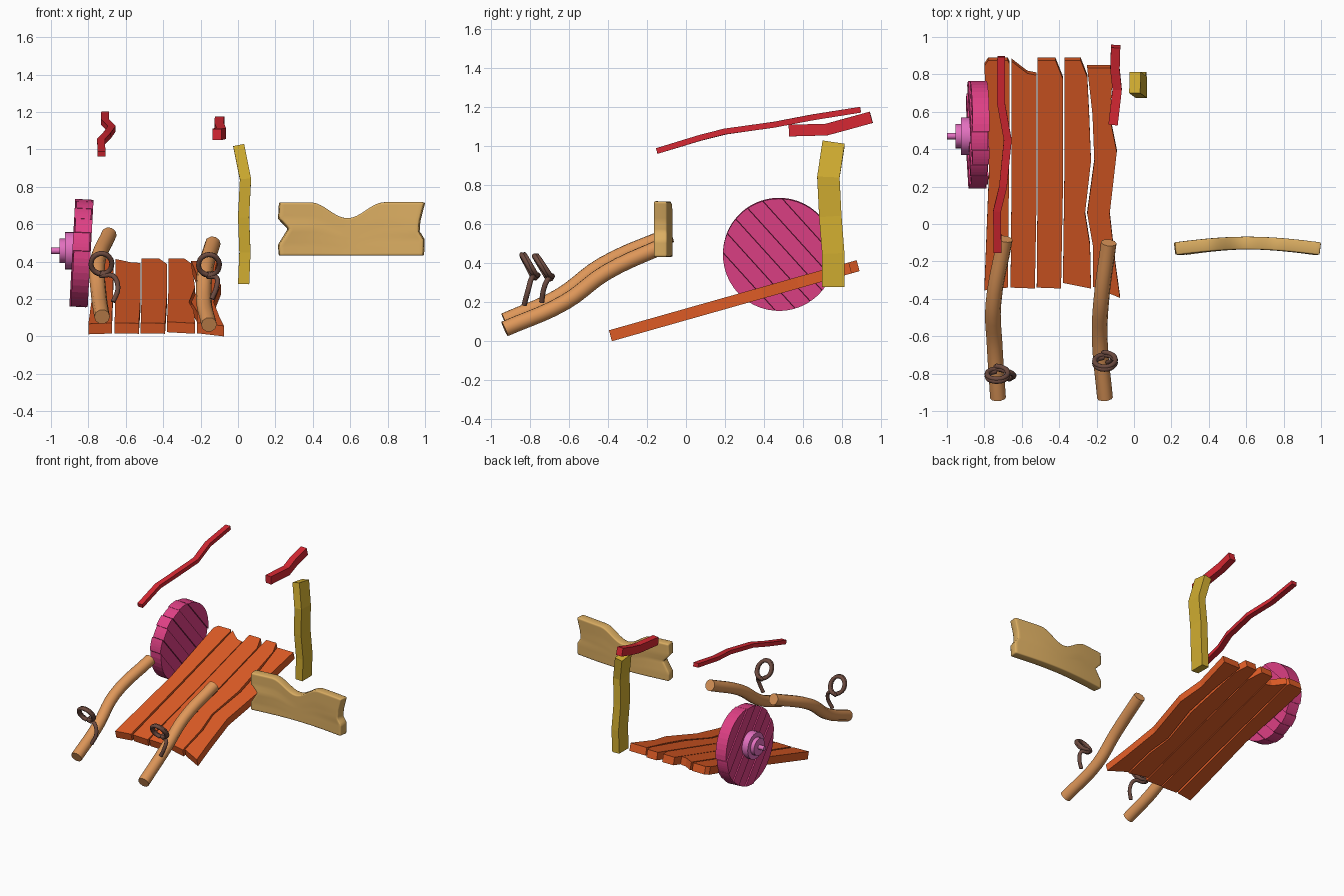
import bpy, bmesh, math
from mathutils import Vector

if "Cube" in bpy.data.objects:
    bpy.data.objects.remove(bpy.data.objects["Cube"])


def material(name, r, g, b):
    m = bpy.data.materials.new(name)
    m.diffuse_color = tuple((c / 255) ** 2.2 for c in (r, g, b)) + (1,)
    m.use_nodes = True
    m.node_tree.nodes["Principled BSDF"].inputs["Base Color"].default_value = m.diffuse_color
    return m


ORANGE = material("deck wood", 222, 92, 42)
PINK = material("wheel wood", 222, 66, 132)
LILAC = material("hub", 226, 112, 190)
YELLOW = material("post wood", 208, 172, 52)
RED = material("rail wood", 214, 44, 54)
TAN = material("board wood", 218, 172, 98)
BROWN = material("handle wood", 222, 150, 90)
ROPE = material("rope", 108, 76, 66)


def mesh_object(name, verts, faces, mat):
    bm = bmesh.new()
    vs = [bm.verts.new(v) for v in verts]
    for f in faces:
        bm.faces.new([vs[i] for i in f])
    bmesh.ops.remove_doubles(bm, verts=bm.verts, dist=1e-5)
    bmesh.ops.recalc_face_normals(bm, faces=bm.faces)
    me = bpy.data.meshes.new(name)
    bm.to_mesh(me)
    bm.free()
    ob = bpy.data.objects.new(name, me)
    bpy.context.collection.objects.link(ob)
    me.materials.append(mat)
    return ob


def prism(name, outline, offset, mat):
    n = len(outline)
    a = [Vector(p) for p in outline]
    verts = a + [p + Vector(offset) for p in a]
    faces = [list(range(n)), list(range(n, 2 * n))]
    faces += [[i, (i + 1) % n, n + (i + 1) % n, n + i] for i in range(n)]
    return mesh_object(name, verts, faces, mat)


def beam(name, path, w, h, ref, mat):
    """Square timber swept along a bent path."""
    p = [Vector(q) for q in path]
    verts, faces = [], []
    for i, c in enumerate(p):
        t = (p[min(i + 1, len(p) - 1)] - p[max(i - 1, 0)]).normalized()
        side = t.cross(Vector(ref)).normalized()
        up = side.cross(t)
        verts += [c + side * w / 2 * a + up * h / 2 * b
                  for a, b in ((-1, -1), (1, -1), (1, 1), (-1, 1))]
    for i in range(len(p) - 1):
        faces += [[4 * i + k, 4 * i + (k + 1) % 4, 4 * i + 4 + (k + 1) % 4, 4 * i + 4 + k]
                  for k in range(4)]
    faces += [[0, 1, 2, 3], [len(verts) - k for k in (4, 3, 2, 1)]]
    return mesh_object(name, verts, faces, mat)


def tube(name, path, radius, mat, steps=5):
    """Round bar along a smooth path."""
    cu = bpy.data.curves.new(name, 'CURVE')
    cu.dimensions = '3D'
    cu.bevel_depth, cu.bevel_resolution = radius, 3
    cu.resolution_u, cu.use_fill_caps = steps, True
    sp = cu.splines.new('BEZIER')
    sp.bezier_points.add(len(path) - 1)
    for bp, co in zip(sp.bezier_points, path):
        bp.co = co
        bp.handle_left_type = bp.handle_right_type = 'AUTO'
    ob = bpy.data.objects.new(name, cu)
    bpy.context.collection.objects.link(ob)
    cu.materials.append(mat)
    smooth(ob, convert=True)
    return ob


def smooth(ob, convert=False):
    bpy.ops.object.select_all(action='DESELECT')
    ob.select_set(True)
    bpy.context.view_layer.objects.active = ob
    if convert:
        bpy.ops.object.convert(target='MESH')
    bpy.ops.object.shade_smooth_by_angle(angle=math.radians(40))


# Sloping deck: five worn planks drawn from above, laid on the slope
PLANKS = [
    [(-.80, -.34), (-.675, -.325), (-.668, .3), (-.665, .87), (-.675, .89), (-.78, .89), (-.80, .86), (-.775, .3)],
    [(-.66, -.325), (-.53, -.33), (-.52, .2), (-.52, .81), (-.57, .82), (-.61, .85), (-.655, .885), (-.655, .2)],
    [(-.52, -.325), (-.39, -.33), (-.38, .2), (-.38, .79), (-.42, .89), (-.515, .89), (-.515, .3)],
    [(-.38, -.30), (-.23, -.33), (-.235, -.1), (-.262, .07), (-.23, .35), (-.24, .6), (-.25, .80), (-.285, .89),
     (-.372, .89), (-.372, .3)],
    [(-.22, -.32), (-.075, -.38), (-.10, -.2), (-.13, .07), (-.092, .4), (-.128, .58), (-.112, .85), (-.25, .85),
     (-.222, .6), (-.212, .35), (-.25, .07), (-.22, -.1)],
]
for i, outline in enumerate(PLANKS):
    prism(f"deck_plank_{i + 1}", [(x, y, .283 * (y + .38)) for x, y in outline],
          (0, -.015, .056), ORANGE)

# Wheel: disc of seven diagonal planks, slightly tilted
R, N = .288, 7
TILT = .055
ny, nz = .74, .67
for i in range(N):
    a, b = -R + 2 * R * i / N + .001, -R + 2 * R * (i + 1) / N - .001
    t0, t1 = math.acos(b / R), math.acos(a / R)
    ang = [t0 + (t1 - t0) * k / 5 for k in range(6)]
    arc = [(R * math.cos(t), R * math.sin(t)) for t in ang]
    arc += [(u, -v) for u, v in reversed(arc)]
    shift = .004 * (-1) ** i
    prism(f"wheel_plank_{i + 1}",
          [(-.792 + shift + TILT * (u * nz + v * ny), .477 + u * ny - v * nz, .443 + u * nz + v * ny)
           for u, v in arc], (-.09, 0, .005), PINK)

# Stepped hub and axle
for name, r, x0, x1 in (("hub_plate", .1, -.87, -.925), ("hub_collar", .065, -.92, -.955),
                        ("axle", .017, -.95, -1.0)):
    ring = [(x0, .47 + r * math.cos(k * math.pi / 12), .458 + r * math.sin(k * math.pi / 12)) for k in range(24)]
    smooth(prism(name, ring, (x1 - x0, 0, 0), LILAC))

# Bent upright post
beam("post", [(.03, .755, .28), (.037, .755, .45), (.03, .74, .64), (.04, .73, .84), (.005, .757, 1.015)],
     .06, .115, (0, 1, 0), YELLOW)

# Side rails
beam("long_rail", [(-.73, -.15, .975), (-.732, .07, 1.042), (-.70, .2, 1.075), (-.675, .45, 1.11),
                   (-.712, .65, 1.148), (-.71, .895, 1.187)], .042, .03, (0, 0, 1), RED)
beam("short_rail", [(-.112, .53, 1.08), (-.09, .72, 1.085), (-.102, .83, 1.115), (-.098, .95, 1.148)],
     .05, .06, (0, 0, 1), RED)

# Pull handles
tube("left_handle", [(-.727, -.93, .105), (-.745, -.65, .23), (-.752, -.43, .39), (-.69, -.08, .545)], .042, BROWN)
tube("right_handle", [(-.155, -.93, .063), (-.183, -.62, .2), (-.175, -.41, .352), (-.135, -.1, .497)], .042, BROWN)


# Rope loops: a coil and a quarter, then a tail to the handle
def rope(name, c, lean, tail):
    pts = []
    for k in range(17):
        a = math.radians(-100 - 45 * k)
        s = k / 16 - .5
        pts.append((c[0] + .055 * math.cos(a), c[1] - lean * math.sin(a) + .025 * s, c[2] + .055 * math.sin(a)))
    tube(name, pts + tail, .0135, ROPE, 4)


rope("left_rope", (-.73, -.805, .388), .03,
     [(-.67, -.79, .325), (-.642, -.81, .26), (-.668, -.83, .185)])
rope("right_rope", (-.155, -.735, .382), .035,
     [(-.115, -.71, .315), (-.115, -.73, .265), (-.14, -.74, .2)])


# Curved end board with notched ends and a dip in the top edge
def lerp_table(table, v):
    for (a, fa), (b, fb) in zip(table, table[1:]):
        if v <= b:
            return fa + (fb - fa) * (v - a) / (b - a)
    return table[-1][1]


LEFT = [(0, .22), (.2, .217), (.5, .27), (.7, .217), (1, .222)]
RIGHT = [(0, .992), (.3, .995), (.45, .968), (.65, .972), (1, .998)]
U, V = 32, 20
verts, faces = [], []
for j in range(V + 1):
    v = j / V
    for i in range(U + 1):
        u = i / U
        x = lerp_table(LEFT, v) * (1 - u) + lerp_table(RIGHT, v) * u
        d = min(abs(x - .585) / .2, 1)
        top = .717 - .085 * (.5 + .5 * math.cos(math.pi * d))
        verts.append((x, -.132 + .03 * math.sin(math.pi * u), .432 + (top - .432) * v))
for j in range(V):
    for i in range(U):
        k = j * (U + 1) + i
        faces.append([k, k + 1, k + U + 2, k + U + 1])
board = mesh_object("end_board", verts, faces, TAN)
sol = board.modifiers.new("thickness", 'SOLIDIFY')
sol.thickness, sol.offset = .068, 0
bev = board.modifiers.new("soft edges", 'BEVEL')
bev.width, bev.segments, bev.angle_limit = .008, 2, math.radians(50)
smooth(board)
